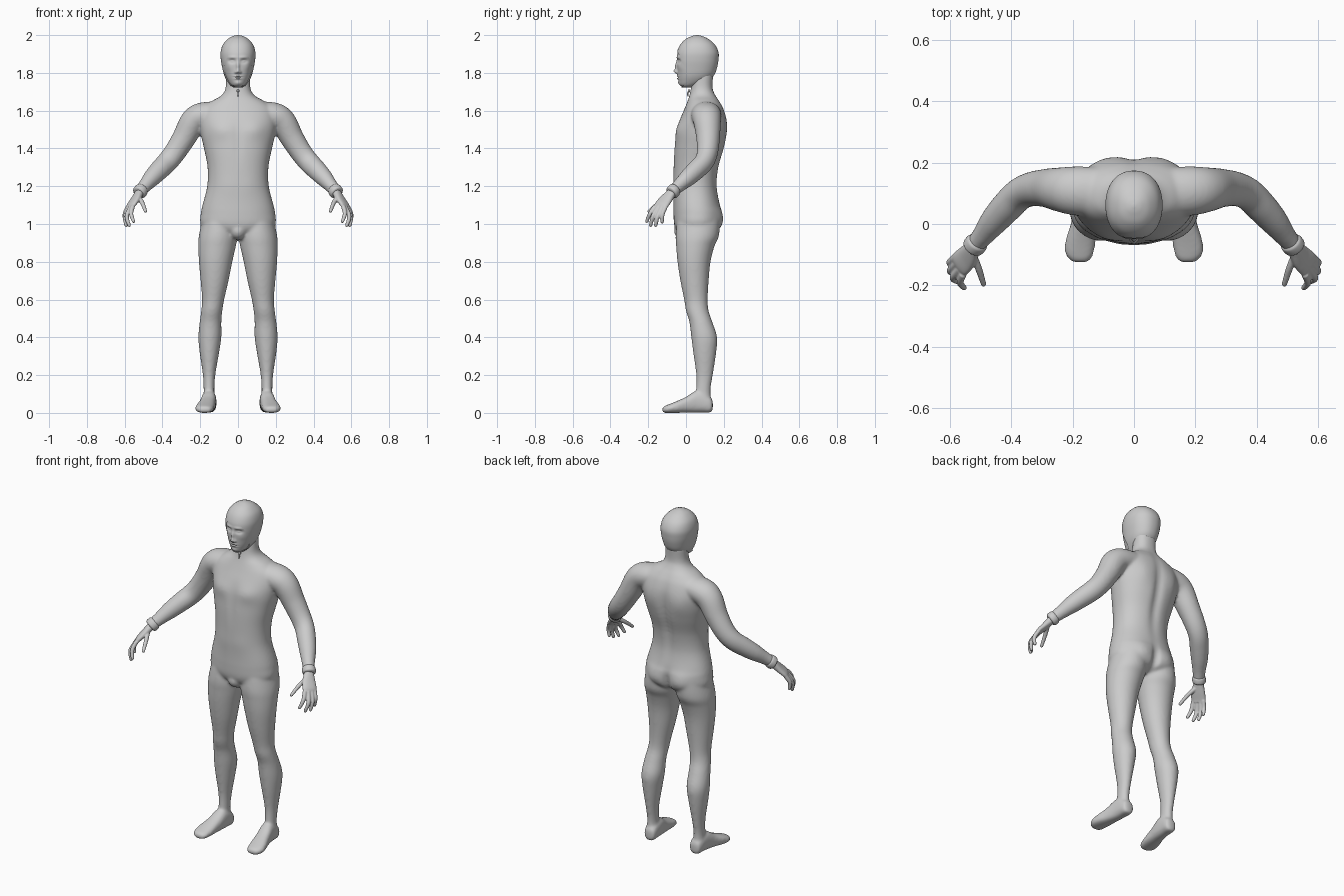
import bpy, bmesh, math
from mathutils import Vector, Matrix


def spline(keys, steps):
    """Catmull-Rom interpolation through tuples of numbers."""
    out = []
    for i in range(len(keys) - 1):
        k = [keys[max(i - 1, 0)], keys[i], keys[i + 1], keys[min(i + 2, len(keys) - 1)]]
        for s in range(steps):
            t = s / steps
            out.append(tuple(0.5 * (2 * b + (c - a) * t + (2 * a - 5 * b + 4 * c - d) * t * t
                                    + (3 * b - a - 3 * c + d) * t ** 3) for a, b, c, d in zip(*k)))
    return out + [tuple(keys[-1])]


def skin(bm, rings):
    """Close a stack of point rings into a capped surface."""
    loops = [[bm.verts.new(p) for p in r] for r in rings]
    n = len(loops[0])
    for a, b in zip(loops, loops[1:]):
        for i in range(n):
            bm.faces.new((a[i], a[(i + 1) % n], b[(i + 1) % n], b[i]))
    bm.faces.new(loops[0][::-1])
    bm.faces.new(loops[-1])
    return [v for loop in loops for v in loop]


def unit(n, p):
    pw = lambda v: math.copysign(abs(v) ** (2 / p), v)
    angles = [2 * math.pi * (i + 0.5) / n for i in range(n)]
    return [(pw(math.cos(a)), pw(math.sin(a))) for a in angles]


def stack(bm, keys, n=48, steps=6, p=2.2):
    """Level rings: (z, x_min, x_max, y_front, y_back)."""
    return skin(bm, [[((x0 + x1) / 2 + c * (x1 - x0) / 2, (y0 + y1) / 2 + s * (y1 - y0) / 2, z)
                      for c, s in unit(n, p)] for z, x0, x1, y0, y1 in spline(keys, steps)])


def tube(bm, keys, ref, n=28, steps=6, p=2.0, axis=None):
    """Rings along a path: (x, y, z, radius along ref, other radius)."""
    pts = spline(keys, steps)
    rings = []
    for i, k in enumerate(pts):
        c = Vector(k[:3])
        t = Vector(axis) if axis else Vector(pts[min(i + 1, len(pts) - 1)][:3]) - Vector(pts[max(i - 1, 0)][:3])
        t.normalize()
        u = Vector(ref)
        u = (u - t * u.dot(t)).normalized()
        w = t.cross(u)
        rings.append([c + u * k[3] * a + w * k[4] * b for a, b in unit(n, p)])
    return skin(bm, rings)


def ball(bm, c, r):
    bmesh.ops.create_uvsphere(bm, u_segments=24, v_segments=16, radius=1,
                              matrix=Matrix.Translation(c) @ Matrix.Diagonal((*r, 1)))


def sculpt(verts, bumps, side, mid):
    """Soft mirrored bumps (x, z, width, height, amount), side -1 front, 1 back."""
    for v in verts:
        w = min(max((v.co.y - mid) * side / 0.05, 0), 1)
        x, z = abs(v.co.x), v.co.z
        v.co.y += side * w * sum(a * math.exp(-((x - bx) / sx) ** 2 - ((z - bz) / sz) ** 2)
                                 for bx, bz, sx, sz, a in bumps)


def make(name, bm, voxel=0, smooth=0, mirror=False):
    bmesh.ops.recalc_face_normals(bm, faces=bm.faces[:])
    me = bpy.data.meshes.new(name)
    bm.to_mesh(me)
    bm.free()
    for f in me.polygons:
        f.use_smooth = True
    ob = bpy.data.objects.new(name, me)
    bpy.context.collection.objects.link(ob)
    if voxel:
        m = ob.modifiers.new("Fuse", 'REMESH')
        m.mode, m.voxel_size, m.use_smooth_shade = 'VOXEL', voxel, True
        m = ob.modifiers.new("Soften", 'SMOOTH')
        m.factor, m.iterations = 0.5, smooth
    if mirror:
        ob.modifiers.new("Mirror", 'MIRROR').use_mirror_merge = False
    return ob


# Body: legs, feet and arms on one side, copied to the other
bm = bmesh.new()
stack(bm, [(1.04, .005, .185, -.045, .18), (.94, .002, .207, -.055, .175), (.88, .012, .21, -.052, .15),
           (.8, .03, .207, -.045, .13), (.7, .05, .198, -.03, .12), (.6, .073, .19, -.01, .115),
           (.54, .083, .195, .0, .12), (.48, .088, .203, .018, .14), (.4, .088, .21, .028, .165),
           (.32, .1, .203, .038, .16), (.2, .12, .186, .054, .142), (.12, .125, .182, .053, .13),
           (.05, .122, .185, .05, .135)], n=36, p=2.0)
tube(bm, [(.15, .142, .04, .018, .025), (.15, .13, .042, .034, .04), (.152, .09, .055, .038, .053),
          (.155, .05, .058, .04, .057), (.163, 0, .043, .043, .042), (.173, -.05, .031, .049, .031),
          (.178, -.09, .023, .048, .023), (.176, -.115, .018, .036, .018), (.174, -.126, .016, .018, .01)],
     (1, 0, 0), p=2.5, axis=(0, -1, 0))
tube(bm, [(.1, .105, 1.59, .08, .06), (.19, .108, 1.573, .08, .07), (.238, .112, 1.54, .073, .07),
          (.285, .117, 1.457, .063, .063), (.335, .113, 1.378, .056, .058), (.375, .095, 1.328, .052, .056),
          (.415, .055, 1.287, .051, .053), (.455, .01, 1.245, .046, .047), (.49, -.035, 1.205, .036, .037),
          (.522, -.074, 1.168, .029, .031)], (0, 1, 0))
copy = bmesh.ops.duplicate(bm, geom=bm.verts[:] + bm.edges[:] + bm.faces[:])["geom"]
bmesh.ops.scale(bm, vec=(-1, 1, 1), verts=[g for g in copy if isinstance(g, bmesh.types.BMVert)])

# Torso and neck, with muscle forms
torso = stack(bm, [(z, -r, r, f, b) for z, r, f, b in (
    (.94, .06, -.02, .11), (.965, .15, -.05, .165), (1.0, .198, -.063, .185), (1.06, .196, -.066, .188),
    (1.1, .188, -.066, .18), (1.2, .163, -.066, .165), (1.3, .161, -.066, .175), (1.4, .18, -.062, .203),
    (1.48, .198, -.052, .216), (1.55, .205, -.033, .216), (1.61, .19, -.008, .2), (1.65, .14, .008, .178),
    (1.68, .088, .018, .158), (1.72, .066, .026, .142), (1.8, .063, .035, .145))], n=72)
sculpt(torso, [(.09, 1.5, .06, .045, .011), (0, 1.43, .016, .1, -.006), (.05, 1.2, .06, .05, .003)], -1, .07)
sculpt(torso, [(0, 1.4, .025, .2, -.016), (0, 1.0, .016, .06, -.03), (.09, 1.02, .06, .06, .016),
               (.1, 1.5, .05, .07, .008)], 1, .07)
ball(bm, (0, -.012, .965), (.046, .052, .048))
make("body_suit", bm, .0075, 10)

# Hand: palm, four fingers and thumb
bm = bmesh.new()
across = (-.035, -.055, .01)
tube(bm, [(.51, -.06, 1.182, .025, .022), (.525, -.08, 1.16, .028, .021), (.545, -.108, 1.128, .038, .018),
          (.565, -.13, 1.1, .041, .015), (.573, -.138, 1.083, .036, .011)], across, p=2.3)
fingers = [((.557, -.163, 1.095), (.566, -.19, 1.055), (.553, -.208, 1.014)),
           ((.568, -.147, 1.09), (.589, -.175, 1.04), (.576, -.187, .993)),
           ((.577, -.128, 1.088), (.598, -.151, 1.037), (.592, -.16, .993)),
           ((.583, -.11, 1.088), (.6, -.125, 1.05), (.596, -.126, 1.011)),
           ((.527, -.095, 1.145), (.506, -.145, 1.11), (.49, -.195, 1.068))]
for a, b, c in fingers:
    tube(bm, [(*a, .013, .012), (*b, .0115, .0115), (*c, .009, .009)], across, n=16)
    ball(bm, c, (.009, .009, .009))
make("hand", bm, .0035, 4, True)

# Rolled suit cuff at the wrist
bm = bmesh.new()
tube(bm, [(.507, -.056, 1.186, .031, .032), (.511, -.061, 1.181, .036, .037), (.519, -.07, 1.171, .037, .038),
          (.524, -.076, 1.165, .035, .036), (.526, -.079, 1.162, .029, .03)], (0, 1, 0), axis=(.03, -.038, -.036))
make("wrist_cuff", bm, mirror=True)


def skull(bm, grow, n, steps):
    keys = [(1.722, .018, -.02, .03), (1.733, .04, -.035, .06), (1.76, .06, -.044, .12), (1.79, .074, -.048, .15),
            (1.83, .084, -.051, .165), (1.87, .091, -.052, .172), (1.91, .092, -.048, .172), (1.95, .08, -.03, .153),
            (1.98, .053, 0, .118), (1.995, .026, .033, .085), (2.0, .005, .054, .064)]
    return stack(bm, [(1.86 + (z - 1.86) * (1 + grow / .14), -r - grow, r + grow, f - grow, b + grow)
                      for z, r, f, b in keys], n, steps)


# Head with sculpted face
bm = bmesh.new()
sculpt(skull(bm, -.004, 160, 13), [
    (0, 1.808, .011, .012, .017), (0, 1.835, .009, .024, .011), (.012, 1.803, .007, .007, .007),
    (.031, 1.862, .018, .011, -.012), (.031, 1.861, .011, .006, .006), (.03, 1.882, .024, .008, .004),
    (0, 1.783, .018, .005, .006), (0, 1.77, .015, .005, .006), (0, 1.7765, .022, .0028, -.004),
    (0, 1.745, .018, .012, .006), (.05, 1.83, .018, .02, .003)], -1, .05)
make("head", bm)

# Hood with a face opening
bm = bmesh.new()
skull(bm, 0, 72, 6)
hood = make("hood", bm)
bm = bmesh.new()
tube(bm, [(0, -.2, 1.82, .071, .095), (0, .02, 1.82, .071, .095)], (1, 0, 0), n=64, steps=1, p=2.3)
cutter = make("face_opening_cutter", bm)
cutter.hide_render = True
m = hood.modifiers.new("Opening", 'BOOLEAN')
m.operation, m.object, m.solver = 'DIFFERENCE', cutter, 'EXACT'
bpy.context.view_layer.objects.active = hood
hood.select_set(True)
bpy.ops.object.modifier_apply(modifier="Opening")
bpy.ops.object.shade_smooth_by_angle(angle=math.radians(40))
bpy.data.objects.remove(cutter)

# Zip pull at the throat
bm = bmesh.new()
ball(bm, (0, .016, 1.705), (.007, .006, .008))
ball(bm, (0, .01, 1.688), (.004, .004, .014))
make("zip_pull", bm)
